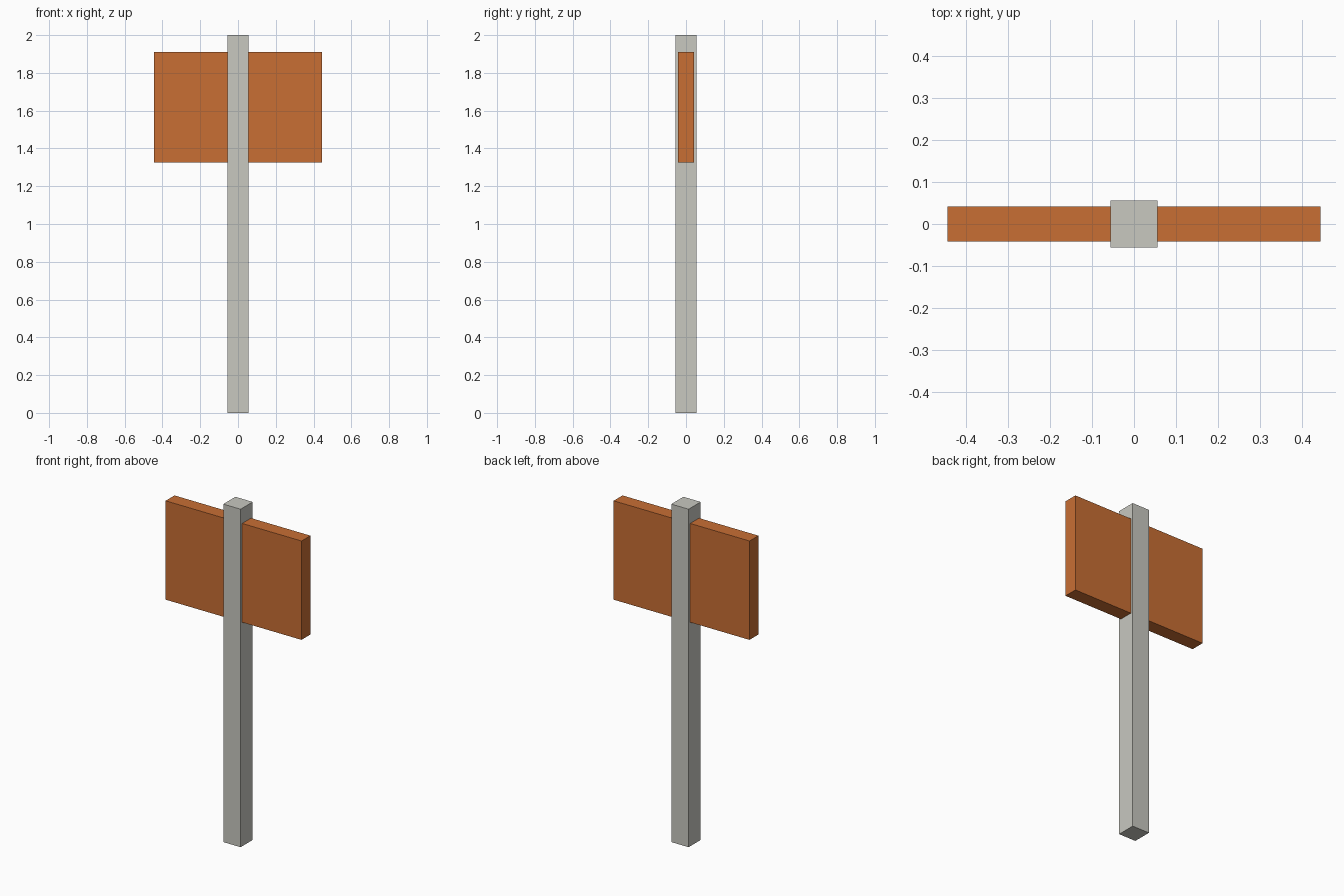
import bpy

cube = bpy.data.objects.get("Cube")
if cube:
    bpy.data.objects.remove(cube, do_unlink=True)


def make_material(name, color):
    mat = bpy.data.materials.new(name)
    mat.use_nodes = True
    mat.diffuse_color = color
    mat.node_tree.nodes["Principled BSDF"].inputs["Base Color"].default_value = color
    return mat


def add_box(name, width, depth, bottom, top, mat):
    bpy.ops.mesh.primitive_cube_add(size=1, location=(0, 0, (bottom + top) / 2))
    obj = bpy.context.object
    obj.name = name
    obj.scale = (width, depth, top - bottom)
    bpy.ops.object.transform_apply(location=False, rotation=False, scale=True)
    obj.data.materials.append(mat)
    return obj


grey = make_material("pale grey", (0.58, 0.58, 0.53, 1))
orange = make_material("burnt orange", (0.58, 0.156, 0.034, 1))

# Square post standing on the ground
add_box("post", 0.113, 0.113, 0, 2, grey)

# Sign board running through the post
add_box("sign_board", 0.89, 0.083, 1.325, 1.91, orange)
